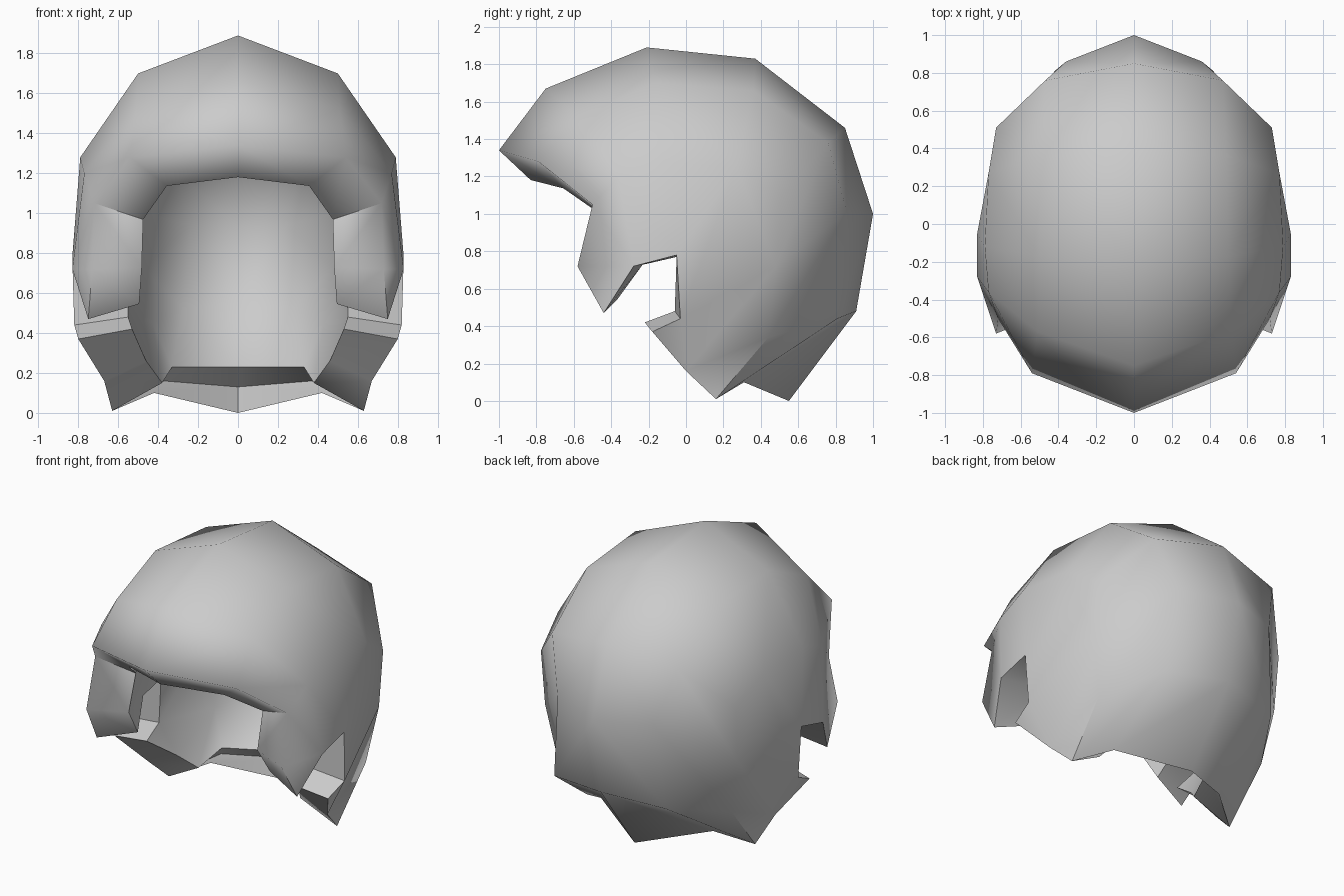
import bpy, bmesh, math

if "Cube" in bpy.data.objects:
    bpy.data.objects.remove(bpy.data.objects["Cube"])

# Half-profiles of the shell from front rim to neck, stepping outward from the centre line
crown = [(0, -1, 1.34), (0, -.75, 1.67), (0, -.21, 1.89), (0, .37, 1.83),
         (0, .85, 1.46), (0, 1, 1), (0, .91, .48), (0, .55, 0)]
upper = [(.54, -.79, 1.28), (.51, -.57, 1.52), (.5, -.17, 1.70), (.49, .36, 1.66),
         (.47, .76, 1.38), (.36, .86, 1.01), (.42, .81, .44), (.42, .31, .1)]
side = [(.72, -.5, 1.05), (.77, -.36, 1.2), (.79, -.12, 1.28), (.77, .27, 1.25),
        (.73, .51, 1.09), (.72, .48, .72), (.65, .44, .34), (.63, .16, .01)]
# Cheek guard, ear notch and jaw piece
cheek = [(.73, -.58, .72), (.83, -.28, .72), (.83, -.05, .78), (.82, -.03, .44),
         (.8, -.18, .37), (.67, 0, .16), (.75, -.44, .47)]
outer = crown + upper + side + cheek

faces = [(r + i, r + i + 1, r + i + 9, r + i + 8) for r in (0, 8) for i in range(7)]
faces += [(16, 17, 25, 24), (17, 18, 26, 25), (24, 25, 30), (18, 19, 27, 26),
          (19, 20, 21, 27), (21, 22, 29, 27), (27, 29, 28), (22, 23, 29)]

# The lining is a smaller copy of the shell, adjusted at the neck and jaw
inner = [(.66 * x, .83 * y, .75 + .73 * (z - .75)) for x, y, z in outer]
inner[7], inner[15], inner[23] = (0, .47, .23), (.33, .3, .23), (.38, .12, .15)
inner[27], inner[28], inner[29] = (.55, -.06, .48), (.53, -.22, .42), (.46, 0, .26)
# Fold where the thin neck guard meets the lining
fold = [(0, .6, .13), (.37, .35, .16)]

# Rim joins the open edges of shell and lining (the centre line stays open for the mirror)
edges = {(f[i], f[(i + 1) % len(f)]) for f in faces for i in range(len(f))}
rim = [(a, b) for a, b in edges if (b, a) not in edges and not (a < 8 and b < 8)]
n = len(outer)
k = 2 * n

bm = bmesh.new()
verts = [bm.verts.new(p) for p in outer + inner + fold]
for f in faces:
    bm.faces.new([verts[i] for i in f])
    bm.faces.new([verts[i + n] for i in reversed(f)])
for a, b in rim:
    if {a, b} == {7, 15}:
        loops = [(15, 7, k, k + 1), (k + 1, k, 7 + n, 15 + n)]
    elif {a, b} == {15, 23}:
        loops = [(23, 15, k + 1), (23, k + 1, 15 + n, 23 + n)]
    else:
        loops = [(b, a, a + n, b + n)]
    for loop in loops:
        bm.faces.new([verts[i] for i in loop])

# Mirror to the other half and weld the centre line
bmesh.ops.mirror(bm, geom=bm.verts[:] + bm.edges[:] + bm.faces[:], axis='X', merge_dist=.001)
bmesh.ops.remove_doubles(bm, verts=bm.verts[:], dist=.001)
bmesh.ops.recalc_face_normals(bm, faces=bm.faces[:])

mesh = bpy.data.meshes.new("helmet_shell")
bm.to_mesh(mesh)
bm.free()
helmet = bpy.data.objects.new("helmet_shell", mesh)
bpy.context.collection.objects.link(helmet)
bpy.context.view_layer.objects.active = helmet
helmet.select_set(True)
bpy.ops.object.shade_smooth_by_angle(angle=math.radians(50))

# Soften the brow and cheek edge of the face opening
visor = {tuple(round(c, 2) for c in outer[i]) for i in (0, 8, 16, 24)}
for e in mesh.edges:
    pts = [mesh.vertices[v].co for v in e.vertices]
    if all((round(abs(p.x), 2), round(p.y, 2), round(p.z, 2)) in visor for p in pts):
        e.use_edge_sharp = False
